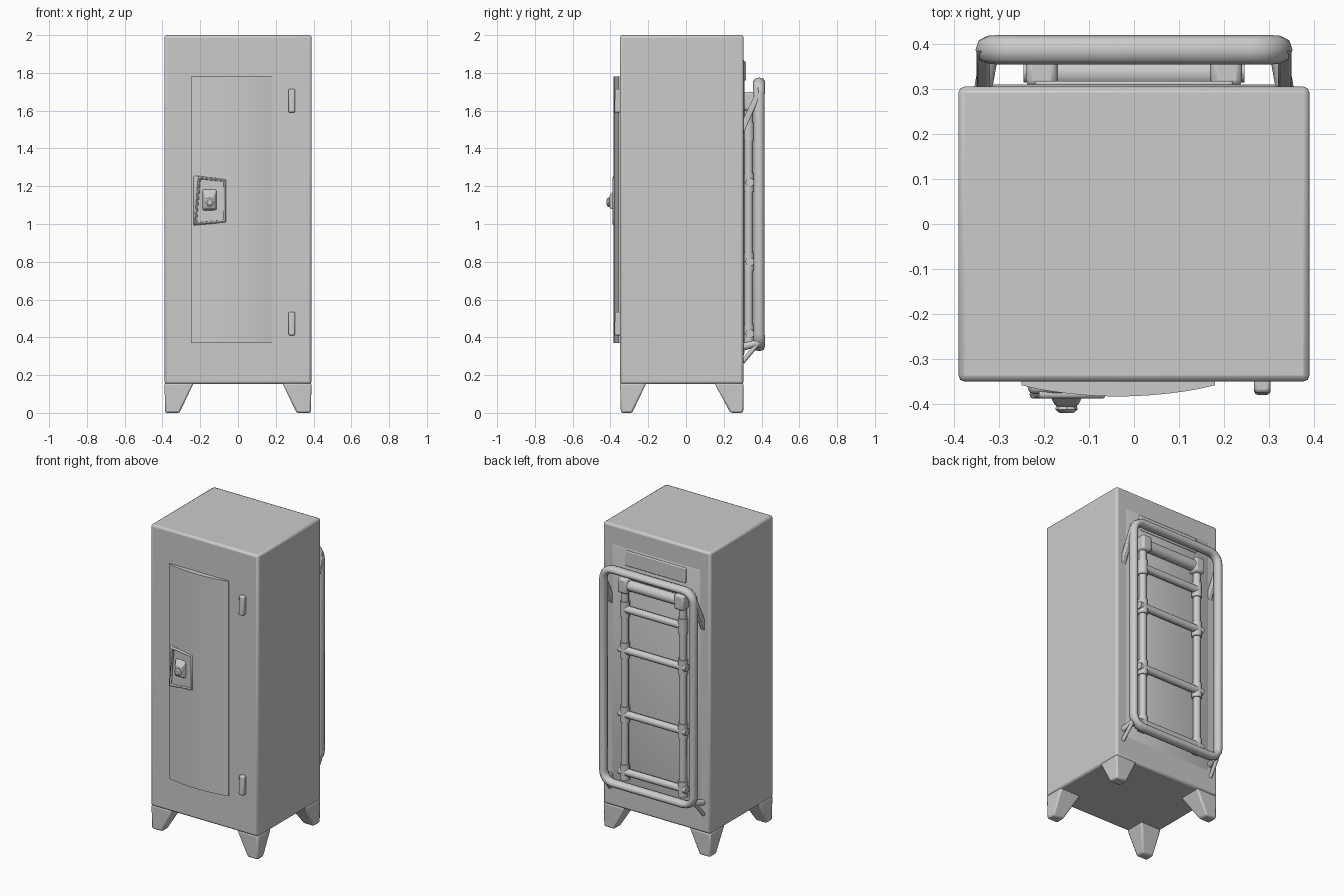
import bpy, bmesh, math

if "Cube" in bpy.data.objects:
    bpy.data.objects.remove(bpy.data.objects["Cube"])


def finish(ob, angle=35):
    bpy.ops.object.select_all(action='DESELECT')
    ob.select_set(True)
    bpy.context.view_layer.objects.active = ob
    bpy.ops.object.shade_smooth_by_angle(angle=math.radians(angle))
    return ob


def loft(name, rings, bevel=0.0):
    """Closed solid through a list of equally long point rings."""
    bm = bmesh.new()
    vs = [[bm.verts.new(p) for p in r] for r in rings]
    n = len(rings[0])
    for a, b in zip(vs, vs[1:]):
        for i in range(n):
            bm.faces.new((a[i], a[(i + 1) % n], b[(i + 1) % n], b[i]))
    bm.faces.new(vs[0])
    bm.faces.new(vs[-1])
    bmesh.ops.recalc_face_normals(bm, faces=bm.faces)
    mesh = bpy.data.meshes.new(name)
    bm.to_mesh(mesh)
    bm.free()
    ob = bpy.data.objects.new(name, mesh)
    bpy.context.collection.objects.link(ob)
    finish(ob)
    if bevel:
        mod = ob.modifiers.new("Bevel", 'BEVEL')
        mod.width, mod.segments = bevel, 2
    return ob


def rect_z(x0, x1, y0, y1, z):
    return [(x0, y0, z), (x1, y0, z), (x1, y1, z), (x0, y1, z)]


def rect_y(x0, x1, z0, z1, y):
    return [(x0, y, z0), (x1, y, z0), (x1, y, z1), (x0, y, z1)]


def box(name, x, y, z, bevel=0.0):
    return loft(name, [rect_z(*x, *y, z[0]), rect_z(*x, *y, z[1])], bevel)


def tube(name, pts, r, cyclic=False):
    cu = bpy.data.curves.new(name, 'CURVE')
    cu.dimensions = '3D'
    cu.bevel_depth, cu.bevel_resolution, cu.use_fill_caps = r, 2, True
    sp = cu.splines.new('POLY')
    sp.points.add(len(pts) - 1)
    for p, q in zip(sp.points, pts):
        p.co = (*q, 1)
    sp.use_cyclic_u = cyclic
    ob = bpy.data.objects.new(name, cu)
    bpy.context.collection.objects.link(ob)
    bpy.ops.object.select_all(action='DESELECT')
    ob.select_set(True)
    bpy.context.view_layer.objects.active = ob
    bpy.ops.object.convert(target='MESH')
    return finish(bpy.context.object, 50)


def round_rect(x, z0, z1, r, y, n=4):
    pts = []
    for cx, cz, a0 in ((x - r, z1 - r, 0), (-x + r, z1 - r, 90),
                       (-x + r, z0 + r, 180), (x - r, z0 + r, 270)):
        for i in range(n + 1):
            a = math.radians(a0 + 90 * i / n)
            pts.append((cx + r * math.cos(a), y, cz + r * math.sin(a)))
    return pts


SIDES = ((-1, "left"), (1, "right"))

# Cabinet body
box("cabinet_body", (-0.39, 0.39), (-0.35, 0.305), (0.152, 2.0), 0.014)

# Tapered corner feet, flush with the body walls
for sx, side in SIDES:
    for y_out, y_in, tip_out, tip_in, end in (
            (-0.349, -0.21, -0.345, -0.285, "front"), (0.304, 0.15, 0.303, 0.235, "back")):
        loft(f"{end}_foot_{side}", [
            rect_z(sx * 0.389, sx * 0.235, y_out, y_in, 0.158),
            rect_z(sx * 0.386, sx * 0.31, tip_out, tip_in, 0.0)], 0.01)

# Door with a bowed face that runs out towards the hinge side
rings = []
x0, x1 = -0.25, 0.18
for i in range(13):
    t = i / 12
    x = x0 + (x1 - x0) * t
    y = -0.358 - 0.025 * math.sin(math.pi * t) ** 0.8
    rings.append([(x, y, 0.37), (x, y, 1.78), (x, -0.34, 1.78), (x, -0.34, 0.37)])
loft("door_panel", rings)

# Latch plate with raised rim and knob
loft("latch_plate", [rect_y(-0.24, -0.06, 0.99, 1.26, -0.35),
                     rect_y(-0.232, -0.067, 1.0, 1.25, -0.377)], 0.008)
tube("latch_rim", [(-0.225, -0.378, 1.0), (-0.07, -0.378, 1.015),
                   (-0.07, -0.378, 1.23), (-0.205, -0.378, 1.245)], 0.01, True)
loft("latch_knob_base", [rect_y(-0.19, -0.11, 1.07, 1.19, -0.372),
                         rect_y(-0.175, -0.125, 1.085, 1.15, -0.405)], 0.006)
loft("latch_knob", [[(-0.15 + r * math.cos(a * math.pi / 4), y, 1.115 + r * math.sin(a * math.pi / 4))
                     for a in range(8)] for y, r in ((-0.40, 0.022), (-0.412, 0.025), (-0.42, 0.015))])

# Door hinges
for z, name in ((0.41, "lower"), (1.59, "upper")):
    loft(f"hinge_{name}", [rect_z(0.267, 0.303, -0.38, -0.34, z),
                           rect_z(0.267, 0.303, -0.375, -0.34, z + 0.125)], 0.008)

# Rear panel and top block
loft("rear_panel", [rect_y(-0.33, 0.33, 0.29, 1.88, 0.30),
                    rect_y(-0.31, 0.31, 0.32, 1.86, 0.31)])
box("rear_top_block", (-0.22, 0.22), (0.30, 0.318), (1.76, 1.86), 0.006)

# Large outer rear frame, slimmer along its upright sides, deep at the ends
frame = tube("rear_outer_frame", round_rect(0.328, 0.35, 1.752, 0.07, 0.388), 0.024, True)
for v in frame.data.vertices:
    end = min(1.0, max(0.0, (abs(v.co.z - 1.05) - 0.5) / 0.18))
    v.co.y = 0.387 + (v.co.y - 0.388) * (0.9 + 0.45 * end)

# Wedge brackets tying the outer frame to the cabinet
for sx, side in SIDES:
    loft(f"upper_bracket_{side}", [
        [(sx * x, 0.385, 1.73), (sx * x, 0.385, 1.66), (sx * x, 0.30, 1.47), (sx * x, 0.30, 1.55)]
        for x in (0.32, 0.35)], 0.006)
    tube(f"lower_strut_{side}", [(sx * 0.32, 0.385, 0.37), (sx * 0.335, 0.30, 0.35)], 0.02)
    tube(f"lower_brace_{side}", [(sx * 0.33, 0.375, 0.36), (sx * 0.34, 0.30, 0.27)], 0.012)

# Pipe ladder on the back: rails, rungs and joint collars
rail_y = 0.332
for sx, side in SIDES:
    tube(f"pipe_rail_{side}", [(sx * 0.21, rail_y, 0.38), (sx * 0.21, rail_y, 1.68)], 0.024)
for i, z in enumerate((0.42, 0.80, 1.22, 1.49)):
    reach = 0.245 if i < 3 else 0.2
    tube(f"pipe_rung_{i + 1}", [(-reach, rail_y + 0.006, z), (reach, rail_y + 0.006, z)], 0.024)
    for sx, side in SIDES:
        tube(f"pipe_collar_{i + 1}_{side}",
             [(sx * 0.21, rail_y, z - 0.05), (sx * 0.21, rail_y, z + 0.05)], 0.031)

# Thick header pipe with end caps
tube("header_pipe", [(-0.22, 0.335, 1.65), (0.22, 0.335, 1.65)], 0.036)
for sx, side in SIDES:
    box(f"header_cap_{side}", sorted((sx * 0.17, sx * 0.24)), (0.305, 0.373), (1.60, 1.70), 0.014)
